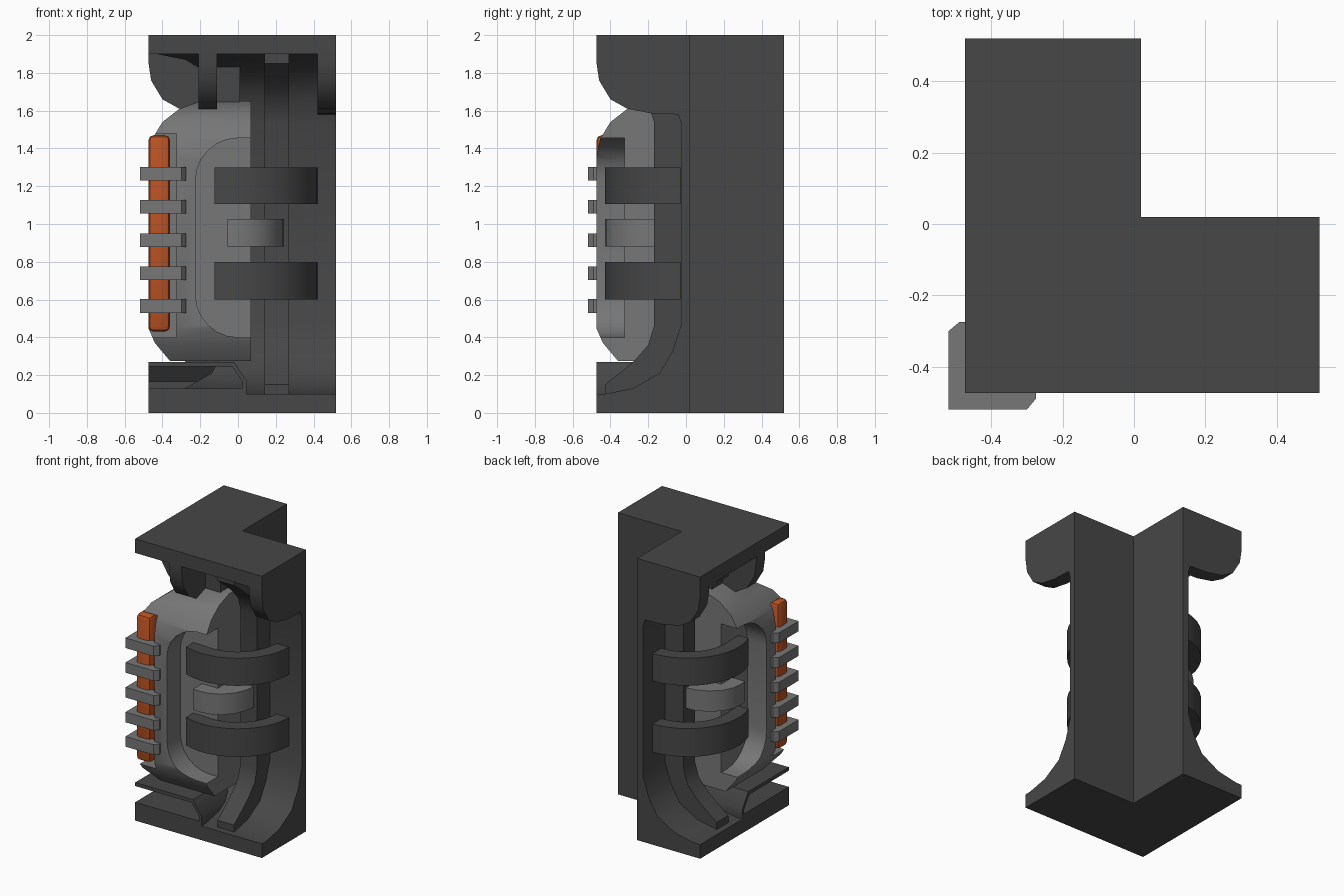
import bpy, bmesh, math
from mathutils import Vector

if "Cube" in bpy.data.objects:
    bpy.data.objects.remove(bpy.data.objects["Cube"])


def material(name, rgb):
    m = bpy.data.materials.new(name)
    m.diffuse_color = (*rgb, 1)
    m.use_nodes = True
    m.node_tree.nodes["Principled BSDF"].inputs["Base Color"].default_value = m.diffuse_color
    return m


DARK = material("dark grey", (0.063, 0.063, 0.063))
GREY = material("mid grey", (0.185, 0.185, 0.185))
ORANGE = material("orange", (0.5, 0.085, 0.017))


def finish(name, bm, mat, angle=35):
    bmesh.ops.recalc_face_normals(bm, faces=bm.faces)
    me = bpy.data.meshes.new(name)
    bm.to_mesh(me)
    bm.free()
    ob = bpy.data.objects.new(name, me)
    bpy.context.collection.objects.link(ob)
    me.materials.append(mat)
    smooth(ob, angle)
    return ob


def smooth(ob, angle):
    bpy.ops.object.select_all(action='DESELECT')
    ob.select_set(True)
    bpy.context.view_layer.objects.active = ob
    bpy.ops.object.shade_smooth_by_angle(angle=math.radians(angle))


def loft(bm, rings):
    """Join closed rings of points and cap both ends."""
    vs = [[bm.verts.new(p) for p in r] for r in rings]
    n = len(vs[0])
    for a, b in zip(vs, vs[1:]):
        for i in range(n):
            j = (i + 1) % n
            bm.faces.new((a[i], a[j], b[j], b[i]))
    bm.faces.new(vs[0])
    bm.faces.new(vs[-1])


def corner_sweep(name, profile, end, mat):
    """Sweep a (depth, z) profile around the mitred outer corner."""
    bm = bmesh.new()
    loft(bm, [[(end, d, z) for d, z in profile],
              [(d, d, z) for d, z in profile],
              [(d, end, z) for d, z in profile]])
    return finish(name, bm, mat)


def prism(name, pts, axis, spans, mat, twin=True):
    """Extrude an outline along an axis; twin mirrors it over the diagonal."""
    place = {'x': lambda p, t: (t, p[0], p[1]),
             'y': lambda p, t: (p[0], t, p[1]),
             'z': lambda p, t: (p[0], p[1], t)}[axis]
    bm = bmesh.new()
    for a, b in spans:
        rings = [[place(p, t) for p in pts] for t in (a, b)]
        loft(bm, rings)
        if twin:
            loft(bm, [[(y, x, z) for x, y, z in r] for r in rings])
    return finish(name, bm, mat)


def arc(cx, cy, r, a0, a1, n):
    return [(cx + r * math.cos(math.radians(a0 + (a1 - a0) * i / n)),
             cy + r * math.sin(math.radians(a0 + (a1 - a0) * i / n))) for i in range(n + 1)]


# corner wall with coved base and top
cove = [(-0.43, 0.1), (-0.28, 0.13), (-0.14, 0.21), (-0.07, 0.33), (-0.025, 0.47)]
cove_up = [(d, 2 - z) for d, z in reversed(cove)]
corner_sweep("wall_shell", [(0.02, 2), (0.02, 0), (-0.475, 0), (-0.475, 0.1)] + cove + cove_up
             + [(-0.475, 1.9), (-0.475, 2)], 0.52, DARK)

# rounded cornice brackets
prism("cornice_brackets", [(-0.475, 1.91), (-0.475, 1.86), (-0.46, 1.76), (-0.4, 1.66),
                           (-0.31, 1.61), (-0.18, 1.585), (-0.03, 1.58), (0.01, 1.58), (0.01, 1.91)],
      'x', [(-0.21, -0.11), (0.42, 0.52)], DARK)

# vertical ribs following the cove
rib = [(-0.43, 0.09), (-0.43, 0.15), (-0.34, 0.22), (-0.27, 0.28), (-0.2, 0.36), (-0.17, 0.46)]
prism("ribs", [(0, 0.09)] + rib + [(d, 2 - z) for d, z in reversed(rib)] + [(0, 1.91)],
      'x', [(0.14, 0.27)], DARK)

# grey corner body, with open side recesses and a slot for the lamp
body = corner_sweep("corner_body", [(0, 1.65), (-0.2, 1.65), (-0.31, 1.61), (-0.4, 1.54), (-0.455, 1.45),
                                    (-0.475, 1.35), (-0.475, 0.45), (-0.44, 0.37), (-0.36, 0.275),
                                    (0, 0.275)], 0.07, GREY)
recess = arc(0.0, 1.23, 0.225, 90, 180, 6) + arc(0.0, 0.625, 0.225, 180, 270, 6) + [(0.3, 0.4), (0.3, 1.455)]
cutters = [prism("recess_cutter", recess, 'y', [(-0.6, -0.325)], GREY),
           prism("slot_cutter", [(-0.6, -0.6), (-0.36, -0.6), (-0.325, -0.565), (-0.325, -0.325),
                                 (-0.565, -0.325), (-0.6, -0.36)], 'z', [(0.4, 1.48)], GREY, False)]
for c in cutters:
    c.hide_render = True
    mod = body.modifiers.new("cut", 'BOOLEAN')
    mod.object = c
    mod.solver = 'EXACT'
    bpy.context.view_layer.objects.active = body
    bpy.ops.object.modifier_apply(modifier=mod.name)
for c in cutters:
    bpy.data.objects.remove(c)
smooth(body, 32)

# orange lamp bar
bm = bmesh.new()
bmesh.ops.create_cube(bm, size=1)
for v in bm.verts:
    v.co = Vector((-0.417 + v.co.x * 0.115, -0.417 + v.co.y * 0.115, 0.95 + v.co.z * 1.04))
bmesh.ops.bevel(bm, geom=bm.edges[:], offset=0.028, segments=2, profile=0.5, affect='EDGES')
finish("lamp_bar", bm, ORANGE)

# guard clips around the lamp
half = [(-0.275, -0.45), (-0.275, -0.49), (-0.3, -0.52), (-0.52, -0.52)]
outline = half + [(y, x) for x, y in reversed(half[:-1])] + [(-0.45, -0.45)]
prism("lamp_guards", outline, 'z', [(z, z + 0.072) for z in (0.53, 0.703, 0.879, 1.055, 1.23)], GREY, False)

# large curved clamps
a0 = math.degrees(math.acos(-0.145 / 0.4))
outer = arc(0.02, -0.03, 0.4, -a0, 0, 12)
inner = arc(0.02, -0.03, 0.3, 0, -a0, 12)
inner[-1] = (-0.125, -0.3)
prism("curved_clamps", outer + inner, 'z', [(0.6, 0.8), (1.105, 1.3)], DARK)

# small centre clamps
prism("centre_clamps", [(-0.055, -0.3), (-0.055, -0.425), (0.0, -0.43), (0.07, -0.42), (0.14, -0.385),
                        (0.2, -0.32), (0.235, -0.24), (0.243, -0.16), (0.08, -0.16), (0.06, -0.3)],
      'z', [(0.88, 1.027)], GREY)

# base plinth and the bent cover plate above it
corner_sweep("plinth_slab", [(0, 0.13), (-0.475, 0.13), (-0.475, 0.095), (0, 0.095)], 0.045, DARK)
corner_sweep("cover_plate", [(-0.02, 0.27), (-0.475, 0.27), (-0.475, 0.245), (-0.02, 0.245)], -0.02, DARK)
prism("cover_flaps", [(-0.02, 0.27), (0.045, 0.17), (0.045, 0.125), (0.025, 0.125), (0.025, 0.165),
                      (-0.032, 0.245)], 'y', [(-0.475, -0.05)], DARK)
